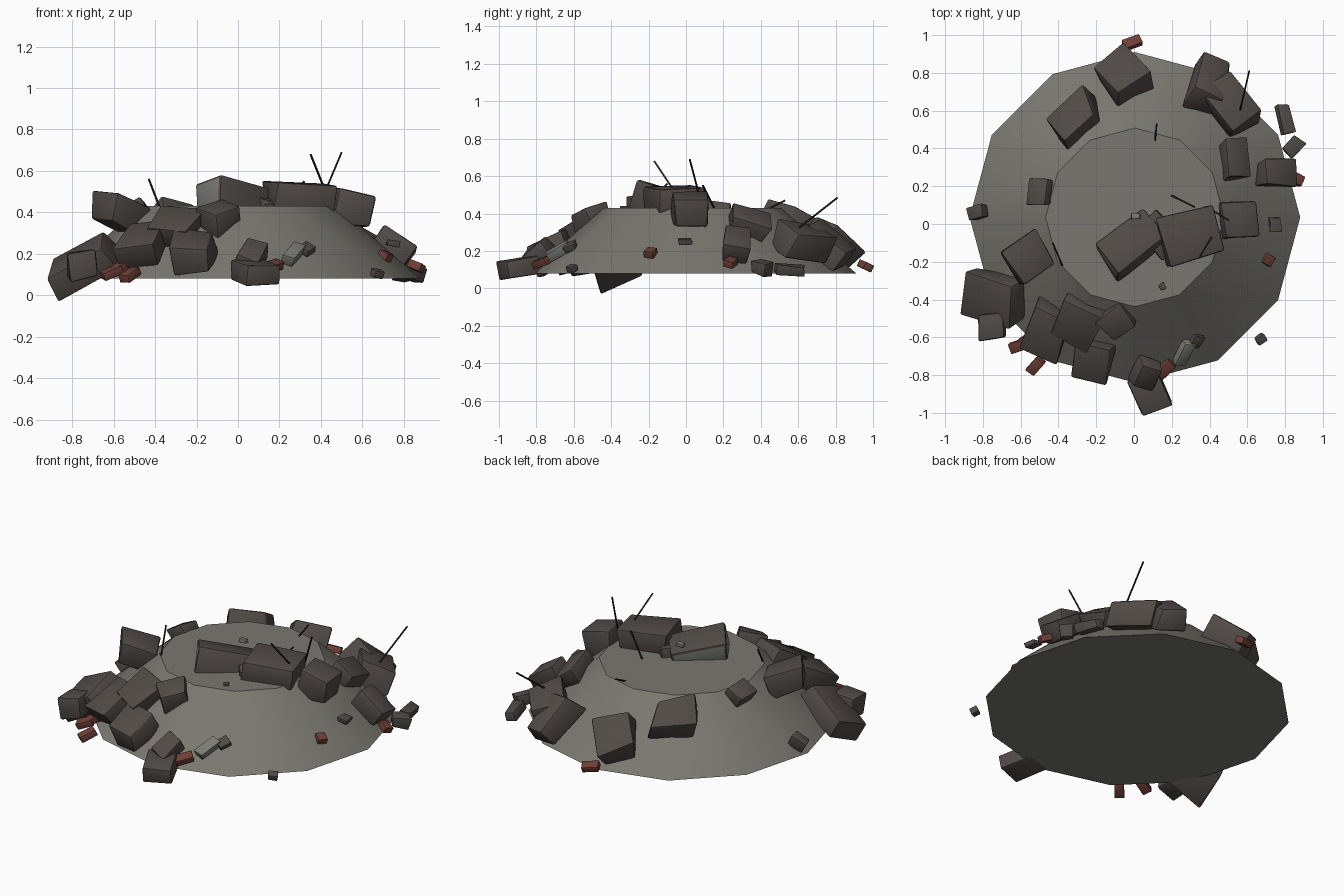
import bpy, bmesh, math, random
from mathutils import Vector, Matrix

old = bpy.data.objects.get("Cube")
if old:
    bpy.data.objects.remove(old, do_unlink=True)


def material(name, rgb):
    m = bpy.data.materials.new(name)
    m.use_nodes = True
    m.diffuse_color = (*rgb, 1)
    m.node_tree.nodes["Principled BSDF"].inputs["Base Color"].default_value = (*rgb, 1)
    return m


earth = material("grey_earth", (.19, .185, .16))
stone = material("dark_stone", (.082, .07, .062))
pale = material("pale_concrete", (.2, .2, .18))
clay = material("brick_red", (.16, .05, .038))
iron = material("rusted_iron", (.014, .012, .01))

MID = Vector((.005, .035, 0))  # centre of the mound
rng = random.Random(4)


def finish(name, bm, mats, angle=35):
    mesh = bpy.data.meshes.new(name)
    bm.to_mesh(mesh)
    bm.free()
    ob = bpy.data.objects.new(name, mesh)
    bpy.context.collection.objects.link(ob)
    for m in mats:
        mesh.materials.append(m)
    bpy.ops.object.select_all(action='DESELECT')
    ob.select_set(True)
    bpy.context.view_layer.objects.active = ob
    bpy.ops.object.shade_smooth_by_angle(angle=math.radians(angle))
    return ob


def chunk(name, at, size, yaw=0, tilt=38, mat=stone, rough=.1, pale_sides=False):
    """Rough block, turned by yaw and leaned outward from the mound by tilt."""
    bm = bmesh.new()
    bmesh.ops.create_cube(bm, size=1)
    if pale_sides:
        for f in bm.faces:
            f.material_index = int(f.normal.x < -.5 or f.normal.y > .5)
    for v in bm.verts:
        v.co += Vector([rng.uniform(-rough, rough) for _ in range(3)])
        v.co = Vector(a * b for a, b in zip(v.co, size))
    bmesh.ops.bevel(bm, geom=bm.edges[:], offset=min(size) * .09, segments=2,
                    profile=.5, affect='EDGES')
    out = Vector(at) - MID
    axis = Vector((-out.y, out.x, 0)).normalized()
    turn = (Matrix.Translation(at) @ Matrix.Rotation(math.radians(tilt), 4, axis)
            @ Matrix.Rotation(math.radians(yaw), 4, 'Z'))
    bm.transform(turn)
    return finish(name, bm, [mat, pale])


def brick(name, at, yaw, tilt=25, length=.1):
    chunk(name, at, (length, .055, .04), yaw, tilt, clay, rough=.03)


def rod(name, a, b):
    a, b = Vector(a), Vector(b)
    bm = bmesh.new()
    bmesh.ops.create_cone(bm, cap_ends=True, segments=6, radius1=.005, radius2=.005,
                          depth=(b - a).length)
    bm.transform(Matrix.Translation((a + b) / 2)
                 @ (b - a).to_track_quat('Z', 'Y').to_matrix().to_4x4())
    finish(name, bm, [iron], 70)


# Mound: twelve-sided frustum with smooth flanks
bm = bmesh.new()
bmesh.ops.create_cone(bm, cap_ends=True, segments=12, radius1=.875, radius2=.473, depth=.35)
bm.transform(Matrix.Translation(MID + Vector((0, 0, .255))))
finish("mound", bm, [earth])

# Slabs on the summit
chunk("summit_tilted_slab", (-.02, -.11, .45), (.31, .2, .16), 37, -18, rough=.06, pale_sides=True)
chunk("summit_wedge", (.13, -.06, .43), (.16, .22, .1), 40, 10)
chunk("summit_block", (.3, -.06, .48), (.3, .27, .13), 15, 3, rough=.06)
chunk("summit_edge_block", (.55, .02, .42), (.18, .19, .16), 7, 8, rough=.07)

# Blocks on the back flank
chunk("back_block", (-.06, .79, .24), (.21, .23, .14), 35)
chunk("back_right_block", (-.3, .55, .34), (.24, .2, .15), 35, 30, rough=.16)
chunk("back_left_block", (.39, .74, .24), (.17, .26, .14), -20)
chunk("back_left_slab", (.51, .62, .25), (.19, .27, .15), 35, 25)

# Blocks on the left flank
chunk("left_upper_block", (.54, .33, .35), (.14, .2, .1), 5, 35, rough=.15)
chunk("left_lower_block", (.75, .27, .23), (.18, .14, .12), 0, 30)
chunk("left_long_stone", (.8, .55, .1), (.065, .15, .055), 12, 15)
chunk("left_round_stone", (.84, .41, .11), (.1, .07, .07), 45, 15)
chunk("left_flat_stone", (.745, -.005, .25), (.06, .075, .03), 5, 10)
chunk("left_small_stone", (.67, -.61, .105), (.05, .045, .04), 30, 20)

# Blocks on the front flank
chunk("front_upper_stone", (.07, -.79, .19), (.13, .17, .08), -20)
chunk("front_foot_block", (.08, -.89, .11), (.17, .2, .1), 25, 10, rough=.06)
chunk("front_pale_stone", (.265, -.68, .2), (.06, .14, .05), -20, 38, pale, rough=.06)
chunk("front_small_stone", (.33, -.62, .22), (.055, .07, .035), -25)
chunk("front_mid_block", (-.22, -.72, .21), (.19, .2, .14), -15, 25)
chunk("front_top_block", (-.09, -.51, .37), (.15, .15, .11), 35, 25)
chunk("front_right_upper_block", (-.3, -.51, .33), (.21, .22, .11), -30, 28, rough=.13)
chunk("front_right_lower_block", (-.45, -.56, .24), (.2, .25, .12), -20, 28)

# Blocks on the right flank
chunk("right_upper_block", (-.57, -.18, .39), (.21, .19, .14), 35, -18)
chunk("right_large_slab", (-.74, -.39, .15), (.32, .24, .13), -8, 35, rough=.07)
chunk("right_foot_block", (-.75, -.54, .15), (.14, .14, .14), 3, 10)
chunk("right_rim_stone", (-.49, .17, .41), (.11, .14, .08), -5, 30)
chunk("right_foot_stone", (-.82, .06, .15), (.09, .065, .07), 15, 30)

# Crumbs on the summit
chunk("summit_pale_crumb", (.01, .04, .53), (.045, .03, .02), 0, 0, pale)
chunk("summit_dark_crumb", (.15, -.33, .43), (.03, .035, .02), 30, 0)

# Loose bricks
brick("back_brick", (-.01, .96, .12), 22)
brick("left_brick", (.86, .24, .14), -25, length=.07)
brick("left_front_brick", (.71, -.19, .19), 60, length=.055)
brick("front_brick", (.165, -.77, .14), 45)
brick("right_brick_upper", (-.56, -.61, .14), 35)
brick("right_brick_lower", (-.61, -.645, .11), 20)
brick("right_brick_foot", (-.52, -.75, .1), 50)

# Bent reinforcing rods
rod("rim_rod", (-.43, -.1, .56), (-.38, -.22, .43))
rod("summit_rod_right", (.35, -.17, .68), (.41, -.07, .53))
rod("summit_rod_left", (.5, .02, .69), (.42, .07, .5))
rod("summit_rod_back", (.2, .15, .43), (.32, .09, .55))
rod("back_left_rod", (.61, .81, .485), (.54, .51, .25))
rod("back_rim_rod", (.12, .53, .47), (.11, .43, .42))
